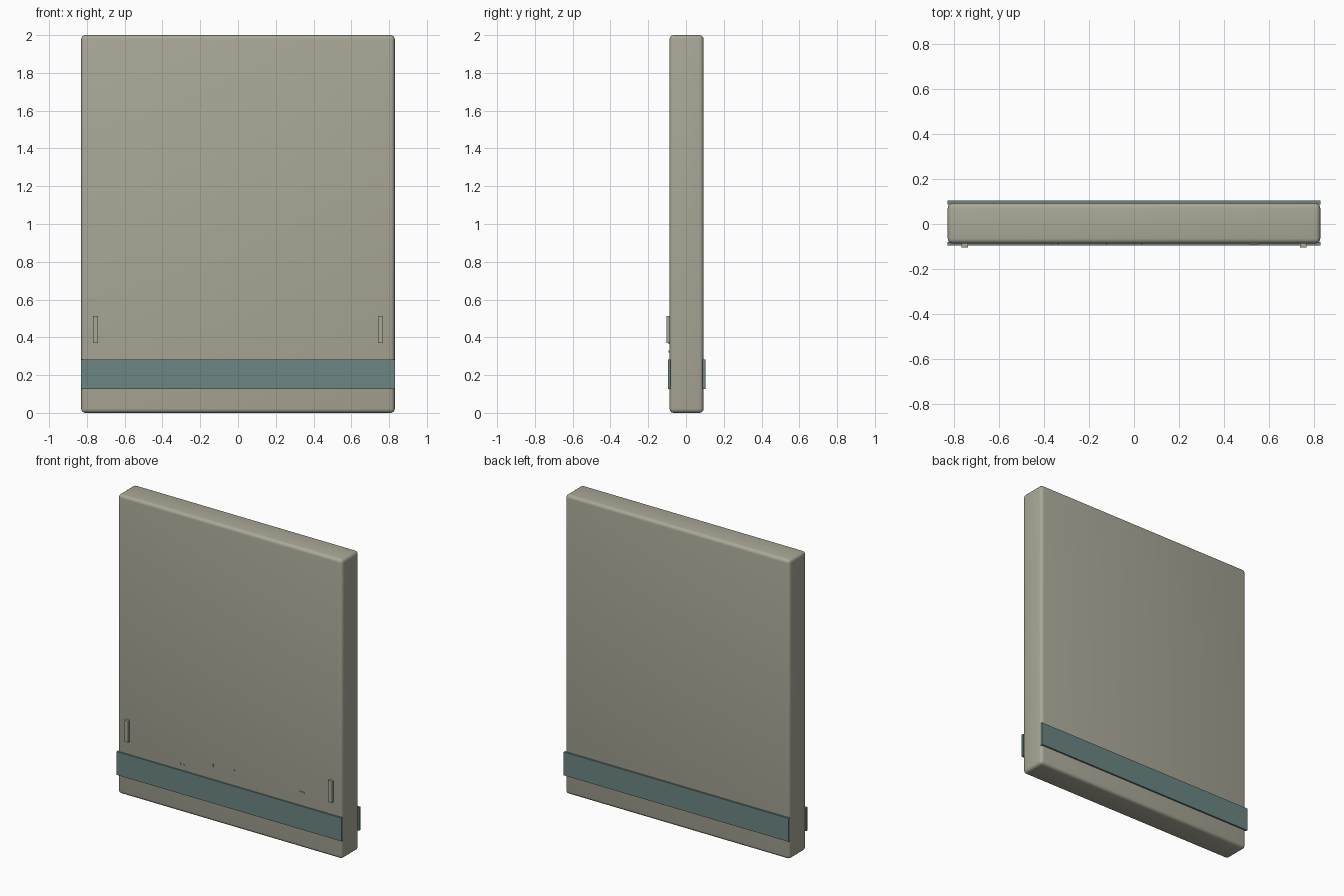
import bpy

if "Cube" in bpy.data.objects:
    bpy.data.objects.remove(bpy.data.objects["Cube"])


def material(name, rgb):
    m = bpy.data.materials.new(name)
    m.diffuse_color = (*rgb, 1)
    m.use_nodes = True
    m.node_tree.nodes["Principled BSDF"].inputs["Base Color"].default_value = m.diffuse_color
    return m


BEIGE = material("warm grey", (0.40, 0.39, 0.31))
TEAL = material("muted teal", (0.15, 0.24, 0.225))


def box(name, x, y, z, mat, bevel=0.0, segments=3):
    """Box from (min, max) ranges, optionally with rounded edges."""
    bpy.ops.mesh.primitive_cube_add(
        size=1, location=[(r[0] + r[1]) / 2 for r in (x, y, z)])
    o = bpy.context.object
    o.name = name
    o.scale = [r[1] - r[0] for r in (x, y, z)]
    bpy.ops.object.transform_apply(location=False, rotation=False, scale=True)
    o.data.materials.append(mat)
    if bevel:
        mod = o.modifiers.new("round_edges", 'BEVEL')
        mod.width = bevel
        mod.segments = segments
        bpy.ops.object.modifier_apply(modifier=mod.name)
        bpy.ops.object.shade_smooth_by_angle(angle=0.7)
    return o


# Main slab with rounded edges
box("slab", (-0.83, 0.83), (-0.087, 0.093), (0, 2), BEIGE, 0.022, 4)

# Coloured bands across front and back
box("front_band", (-0.832, 0.832), (-0.096, -0.081), (0.127, 0.283), TEAL)
box("back_band", (-0.832, 0.832), (0.088, 0.104), (0.127, 0.283), TEAL)

# Upright tabs near both sides of the front
for side, s in (("left", -1), ("right", 1)):
    box(side + "_tab", (s * 0.754 - 0.014, s * 0.754 + 0.014),
        (-0.104, -0.08), (0.37, 0.514), BEIGE)

# Tiny raised chips on the front: x, z, width, height
chips = [(-0.363, 0.325, 0.008, 0.008), (-0.338, 0.321, 0.006, 0.005),
         (-0.123, 0.375, 0.005, 0.018), (0.037, 0.387, 0.006, 0.005),
         (0.533, 0.374, 0.042, 0.005)]
for i, (x, z, w, h) in enumerate(chips):
    box(f"chip_{i + 1}", (x - w / 2, x + w / 2), (-0.092, -0.084),
        (z - h / 2, z + h / 2), BEIGE)
